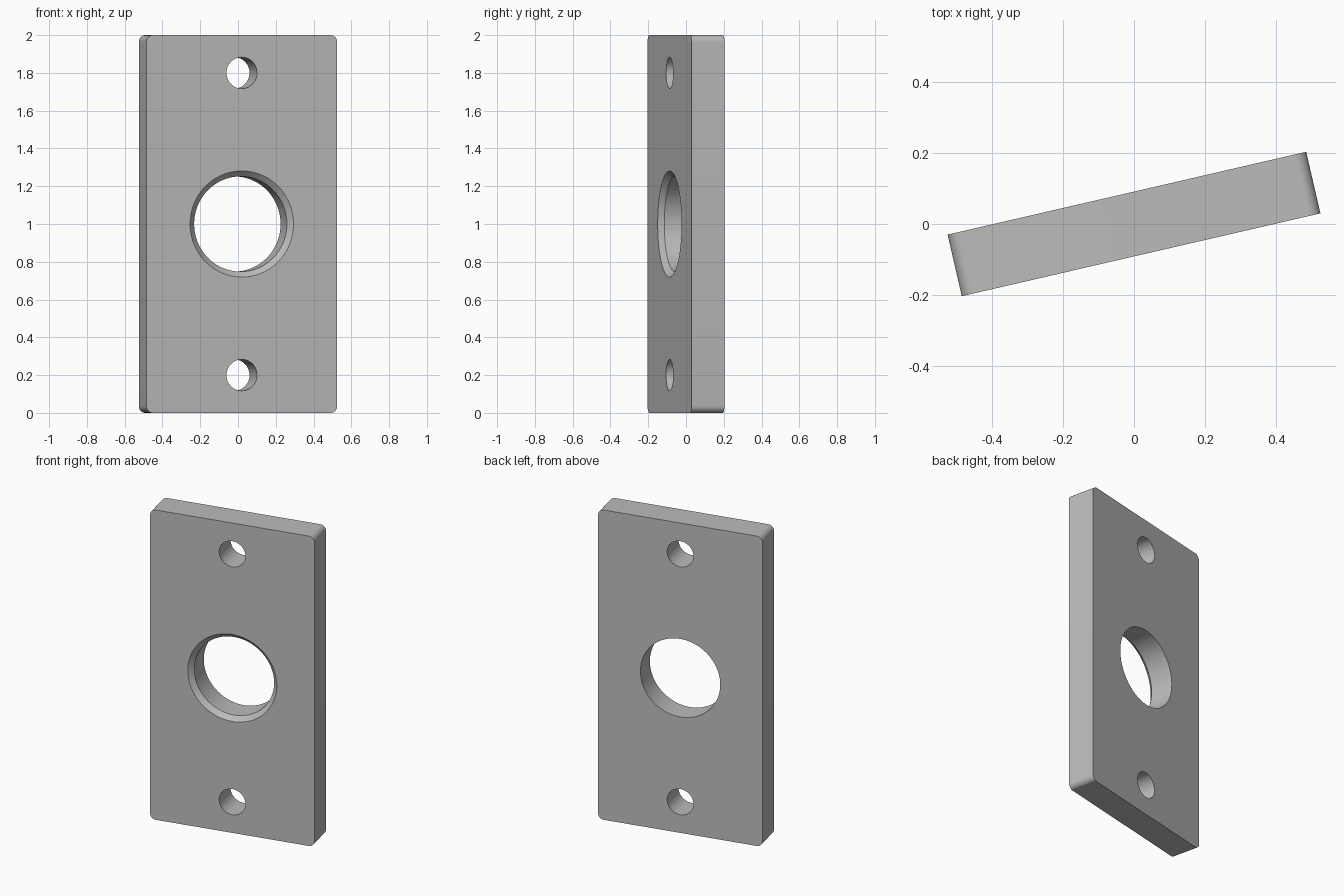
import bpy, bmesh
from math import radians
from mathutils import Matrix

cube = bpy.data.objects.get("Cube")
if cube:
    bpy.data.objects.remove(cube, do_unlink=True)

WIDTH, THICK, HEIGHT = 1.037, 0.178, 2.0
CORNER = 0.036
TURN = radians(13)
FRONT = -THICK / 2

grey = bpy.data.materials.new("plain grey")
grey.use_nodes = True
colour = (0.5, 0.5, 0.5, 1)
grey.diffuse_color = colour
grey.node_tree.nodes["Principled BSDF"].inputs["Base Color"].default_value = colour


def make_object(name, bm):
    bmesh.ops.recalc_face_normals(bm, faces=bm.faces[:])
    mesh = bpy.data.meshes.new(name)
    bm.to_mesh(mesh)
    bm.free()
    mesh.materials.append(grey)
    obj = bpy.data.objects.new(name, mesh)
    bpy.context.collection.objects.link(obj)
    return obj


def hole_cutter(name, z, y0, y1, r0, r1, sides=96):
    """Round cutter along y, radius r0 at y0 and r1 at y1."""
    bm = bmesh.new()
    place = Matrix.Translation((0, (y0 + y1) / 2, z)) @ Matrix.Rotation(radians(-90), 4, 'X')
    bmesh.ops.create_cone(bm, cap_ends=True, segments=sides, radius1=r0, radius2=r1,
                          depth=y1 - y0, matrix=place)
    obj = make_object(name, bm)
    obj.hide_render = True
    return obj


# Plate with its four corners rounded as seen from the front
bm = bmesh.new()
bmesh.ops.create_cube(bm, size=1, matrix=Matrix.Translation((0, 0, HEIGHT / 2))
                      @ Matrix.Diagonal((WIDTH, THICK, HEIGHT, 1)))
corners = [e for e in bm.edges if abs(e.verts[0].co.y - e.verts[1].co.y) > THICK / 2]
bmesh.ops.bevel(bm, geom=corners, offset=CORNER, segments=10, profile=0.5, affect='EDGES')
plate = make_object("plate", bm)

# Bolt holes, the central bore and the countersink on its front rim
cutters = [
    hole_cutter("lower_hole_cutter", 0.2, -0.2, 0.2, 0.083, 0.083, 64),
    hole_cutter("upper_hole_cutter", 1.8, -0.2, 0.2, 0.083, 0.083, 64),
    hole_cutter("bore_cutter", 1, -0.2, 0.2, 0.252, 0.252),
    hole_cutter("countersink_cutter", 1, FRONT - 0.02, FRONT + 0.05, 0.301, 0.231),
]
bpy.ops.object.select_all(action='DESELECT')
bpy.context.view_layer.objects.active = plate
plate.select_set(True)
for cutter in cutters:
    mod = plate.modifiers.new(cutter.name, 'BOOLEAN')
    mod.operation = 'DIFFERENCE'
    mod.solver = 'EXACT'
    mod.object = cutter
    bpy.ops.object.modifier_apply(modifier=mod.name)
    bpy.data.objects.remove(cutter, do_unlink=True)

# Smooth bores and corners, then turn the plate about its upright axis
bpy.ops.object.shade_smooth_by_angle(angle=radians(30))
plate.rotation_euler.z = TURN
